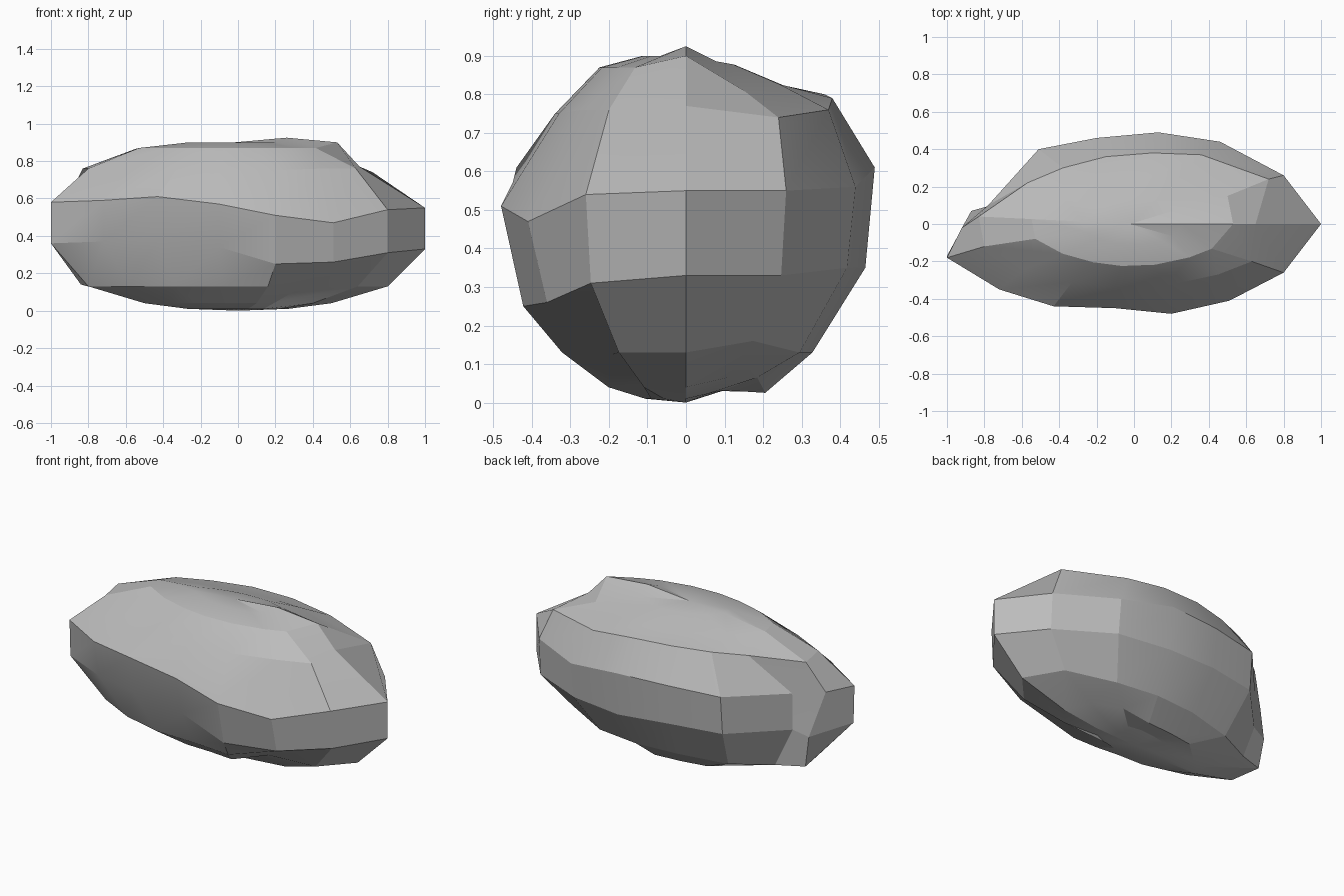
import bpy
import bmesh
from mathutils import Vector

cube = bpy.data.objects.get("Cube")
if cube:
    bpy.data.objects.remove(cube, do_unlink=True)

# Widest outline of the stone, counterclockwise from the +x tip
outline = [(1, 0), (.8, .26), (.46, .44), (.13, .49), (-.2, .46), (-.51, .4), (-.78, .1), (-.92, -.02),
           (-1, -.18), (-.72, -.35), (-.43, -.44), (-.1, -.45), (.2, -.48), (.51, -.41), (.8, -.26)]
# Heights of the upper and lower edges of the side band
band_top = [.55, .55, .56, .61, .61, .6, .58, .58, .58, .59, .61, .57, .51, .47, .54]
band_low = [.33, .33, .35, .35, .37, .37, .36, .33, .36, .37, .38, .34, .25, .26, .31]
# Shoulder where the side turns into the top
shoulder = [(.65, 0, .77), (.72, .24, .74), (.36, .37, .76), (.1, .38, .79), (-.15, .36, .8),
            (-.38, .3, .8), (-.57, .22, .8), (-.83, .04, .76), (-.8, -.12, .76), (-.58, -.24, .75),
            (-.33, -.31, .75), (-.1, -.34, .75), (.17, -.33, .75), (.45, -.27, .76), (.63, -.2, .76)]


def scaled(points, sx, sy, height):
    """Shrink a ring towards the middle and set its height."""
    return [Vector((p[0] * sx, p[1] * sy, height(p))) for p in points]


# Crown rings slope down towards the back, with a ridge and a hollow at the +x side
crown = scaled(shoulder, .66, .66, lambda p: .87 - .12 * max(p[1], 0))
crown[0] = Vector((.53, 0, .9))
crown[1] = Vector((.5, .15, .81))
cap = scaled(shoulder, .33, .33, lambda p: .9 - .06 * max(p[1], 0))
cap[0] = Vector((.26, 0, .925))

# Underside rings, with a hollow at the front and a corner at the -x end
belly = scaled(outline, .8, .67, lambda p: .13)
belly[1].z = .16
belly[5] = Vector((-.45, .24, .12))
belly[6] = Vector((-.68, .12, .13))
belly[7] = Vector((-.84, .06, .14))
belly[13] = Vector((.34, -.19, .125))
base = scaled(outline, .5, .42, lambda p: .04 - .03 * max(p[1], 0))
base[1].z = base[2].z = .065
base[13] = Vector((.2, -.09, .045))
foot = scaled(outline, .27, .22, lambda p: .01 + .05 * max(p[1], 0))

# Side band, tucked in along its lower front edge
upper_band = [(x, y, z) for (x, y), z in zip(outline, band_top)]
lower_band = [(x, y * (.88 if y < -.3 else .95), z) for (x, y), z in zip(outline, band_low)]
lower_band[7] = (-.87, .07, .33)
rings = [foot, base, belly, lower_band, upper_band, shoulder, crown, cap]

# Stitch the rings together and close both poles
bm = bmesh.new()
loops = [[bm.verts.new(p) for p in ring] for ring in rings]
bottom = bm.verts.new((0, 0, 0))
top = bm.verts.new((-.02, 0, .9))
count = len(outline)
for i in range(count):
    j = (i + 1) % count
    for low, high in zip(loops, loops[1:]):
        bm.faces.new((low[i], low[j], high[j], high[i]))
    bm.faces.new((bottom, loops[0][j], loops[0][i]))
    bm.faces.new((top, loops[-1][i], loops[-1][j]))
bmesh.ops.recalc_face_normals(bm, faces=bm.faces)

mesh = bpy.data.meshes.new("rock")
bm.to_mesh(mesh)
bm.free()
rock = bpy.data.objects.new("rock", mesh)
bpy.context.collection.objects.link(rock)

# Plain grey stone
stone = bpy.data.materials.new("grey stone")
stone.use_nodes = True
grey = (.5, .5, .5, 1)
stone.diffuse_color = grey
for node in stone.node_tree.nodes:
    if node.type == "BSDF_PRINCIPLED":
        node.inputs["Base Color"].default_value = grey
mesh.materials.append(stone)

# Mostly faceted, softened only across the gentlest edges
bpy.ops.object.select_all(action="DESELECT")
rock.select_set(True)
bpy.context.view_layer.objects.active = rock
bpy.ops.object.shade_smooth_by_angle(angle=.26)
